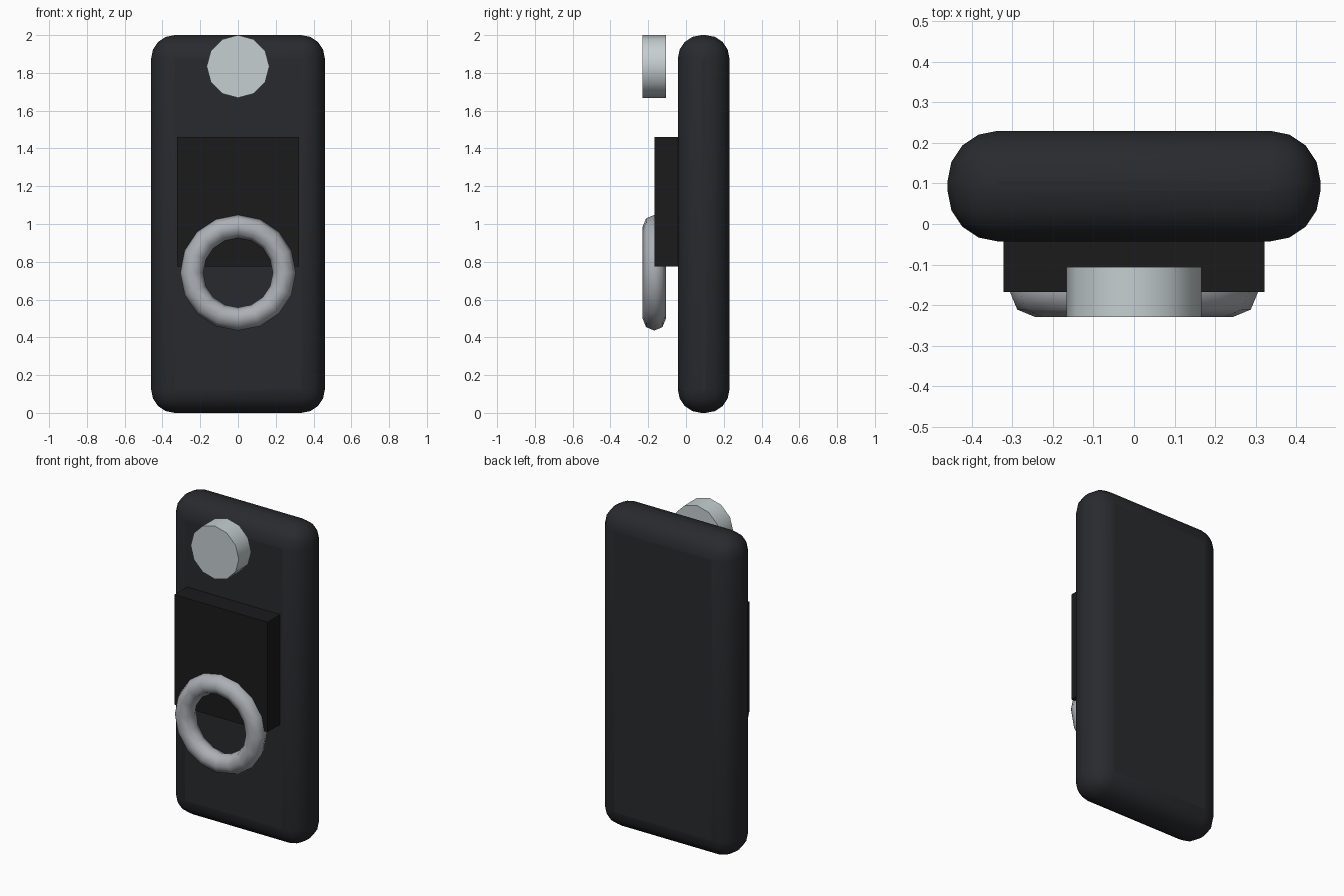
import bpy, bmesh
from math import radians

if "Cube" in bpy.data.objects:
    bpy.data.objects.remove(bpy.data.objects["Cube"])


def material(name, rgb):
    m = bpy.data.materials.new(name)
    m.diffuse_color = (*rgb, 1.0)
    m.use_nodes = True
    m.node_tree.nodes["Principled BSDF"].inputs["Base Color"].default_value = m.diffuse_color
    return m


def finish(name, mat, angle=40):
    ob = bpy.context.object
    ob.name = name
    ob.data.materials.append(mat)
    bpy.ops.object.transform_apply(location=False, rotation=True, scale=True)
    bpy.ops.object.shade_smooth_by_angle(angle=radians(angle))
    return ob


def box(name, lo, hi, mat):
    centre = [(a + b) / 2 for a, b in zip(lo, hi)]
    bpy.ops.mesh.primitive_cube_add(size=1, location=centre)
    bpy.context.object.scale = [b - a for a, b in zip(lo, hi)]
    return finish(name, mat)


body_mat = material("dark_casing", (0.022, 0.023, 0.027))
panel_mat = material("black_panel", (0.011, 0.011, 0.012))
ring_mat = material("grey_ring", (0.41, 0.43, 0.46))
disc_mat = material("pale_disc", (0.56, 0.62, 0.63))

# Rounded casing
body = box("casing", (-0.46, -0.043, 0), (0.46, 0.23, 2), body_mat)
bm = bmesh.new()
bm.from_mesh(body.data)
bmesh.ops.bevel(bm, geom=bm.edges[:], offset=0.124, segments=4,
                profile=0.5, affect='EDGES', clamp_overlap=True)
for f in bm.faces:
    f.smooth = True
bm.to_mesh(body.data)
bm.free()

# Raised front panel, seated against the casing
box("screen_panel", (-0.322, -0.168, 0.775), (0.322, -0.04, 1.461), panel_mat)

# Control ring
bpy.ops.mesh.primitive_torus_add(location=(0, -0.168, 0.742),
                                 rotation=(radians(90), 0, 0),
                                 major_radius=0.245, minor_radius=0.061,
                                 major_segments=16, minor_segments=8)
finish("control_ring", ring_mat, 60)

# Round button floating just in front of the casing
bpy.ops.mesh.primitive_cylinder_add(vertices=12, radius=0.166, depth=0.123,
                                    location=(0, -0.168, 1.834),
                                    rotation=(radians(90), 0, 0))
finish("top_button", disc_mat)
